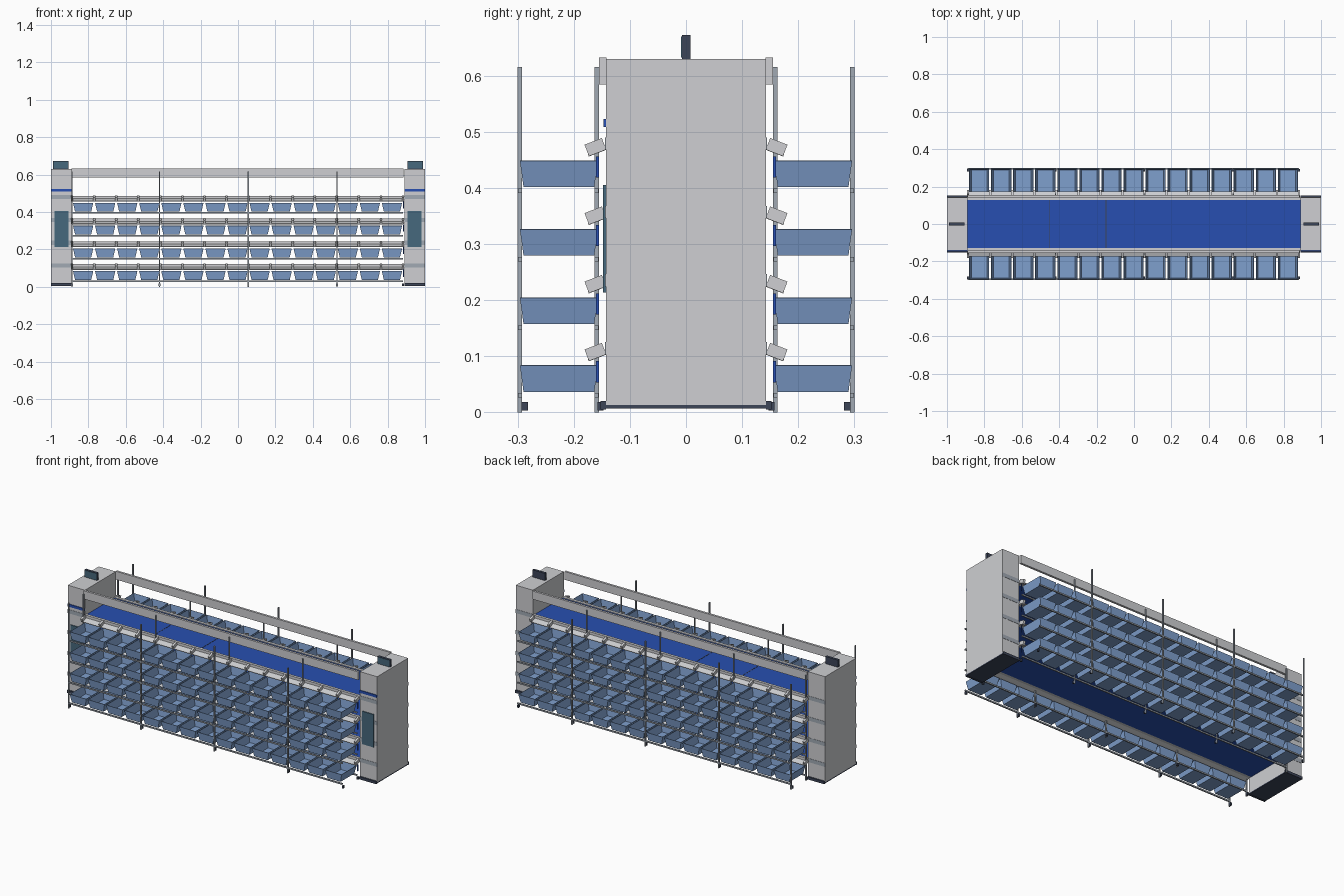
import bpy, bmesh, math
from mathutils import Matrix, Vector

cube = bpy.data.objects.get("Cube")
if cube:
    bpy.data.objects.remove(cube, do_unlink=True)


def material(name, rgb):
    lin = [(c / 255) ** 2.2 for c in rgb] + [1]
    m = bpy.data.materials.new(name)
    m.use_nodes = True
    m.diffuse_color = lin
    m.node_tree.nodes["Principled BSDF"].inputs["Base Color"].default_value = lin
    return m


LIGHT = material("light grey", (205, 206, 209))
STEEL = material("steel grey", (160, 168, 178))
BLUE = material("belt blue", (44, 80, 175))
BIN = material("bin blue", (126, 158, 204))
TEAL = material("screen teal", (72, 104, 124))
DARK = material("dark slate", (62, 70, 88))

ROW_TOPS = [0.083, 0.204, 0.326, 0.448]
BINS = 15
LEFT, RIGHT = -0.887, 0.882
PITCH = (RIGHT - LEFT) / BINS
POSTS = [-0.887, -0.42, 0.055, 0.53]


def add_box(bm, x, y, z, tilt=0):
    """Box from (min, max) ranges, optionally tilted about x at its centre."""
    size = [r[1] - r[0] for r in (x, y, z)]
    mid = Vector([(r[0] + r[1]) / 2 for r in (x, y, z)])
    mat = Matrix.Translation(mid) @ Matrix.Rotation(tilt, 4, 'X') @ Matrix.Diagonal((*size, 1))
    bmesh.ops.create_cube(bm, size=1, matrix=mat)


def finish(bm, name, mat):
    mesh = bpy.data.meshes.new(name)
    bmesh.ops.recalc_face_normals(bm, faces=bm.faces)
    bm.to_mesh(mesh)
    bm.free()
    mesh.materials.append(mat)
    ob = bpy.data.objects.new(name, mesh)
    bpy.context.collection.objects.link(ob)
    return ob


def boxes(name, mat, items):
    bm = bmesh.new()
    for item in items:
        add_box(bm, *item)
    return finish(bm, name, mat)


def span(a, b, side):
    return tuple(sorted((a * side, b * side)))


# End towers with plinth, stripe, screen, sign and level bands
for sx, label in ((-1, "right"), (1, "left")):
    full = span(0.89, 1.0, sx)
    boxes(label + "_tower", LIGHT, [(full, (-0.143, 0.143), (0.013, 0.63))])
    boxes(label + "_plinth", DARK,
          [(full, (-0.147, 0.147), (0.007, 0.0135))]
          + [(full, span(0.143, 0.152, s), (0.005, 0.02)) for s in (-1, 1)])
    boxes(label + "_stripe", BLUE, [(full, (-0.147, -0.142), (0.508, 0.523))])
    boxes(label + "_screen", TEAL, [(span(0.907, 0.98, sx), (-0.148, -0.142), (0.213, 0.405))])
    boxes(label + "_sign", DARK, [(span(0.907, 0.988, sx), (-0.007, 0.008), (0.63, 0.672))])
    boxes(label + "_sign_face", TEAL, [(span(0.909, 0.986, sx), (-0.009, -0.006), (0.632, 0.67))])
    boxes(label + "_bands", STEEL,
          [(full, span(0.142, 0.1445, s), (t + 0.02, t + 0.042))
           for t in ROW_TOPS for s in (-1, 1)])

# Conveyor belts, one per level, with seams and side frames
boxes("belts", BLUE, [((-0.892, 0.892), (-0.127, 0.127), (t + 0.018, t + 0.034)) for t in ROW_TOPS])
boxes("belt_seams", DARK,
      [((x - 0.002, x + 0.002), (-0.127, 0.127), (t + 0.033, t + 0.035))
       for t in ROW_TOPS for x in (-0.45, -0.15)])
boxes("belt_frames", LIGHT,
      [((-0.89, 0.89), span(0.127, 0.143, s), (t + 0.018, t + 0.038))
       for t in ROW_TOPS for s in (-1, 1)])

# Upper guard rails
boxes("guard_rails", LIGHT,
      [((-0.89, 0.885), span(0.142, 0.155, s), (0.584, 0.632)) for s in (-1, 1)])

# Sloping chutes with dividers between the bins
chutes, dividers = [], []
slope = math.radians(21)
for t in ROW_TOPS:
    for s in (-1, 1):
        y, z = span(0.145, 0.178, s), t + 0.0245
        chutes.append(((LEFT, RIGHT), span(0.142, 0.175, s), (z - 0.011, z - 0.007), -slope * s))
        for i in range(BINS + 1):
            x = LEFT + i * PITCH
            dividers.append(((x - 0.006, x + 0.006), y, (z - 0.011, z + 0.011), -slope * s))
boxes("chute_floors", LIGHT, chutes)
boxes("chute_dividers", LIGHT, dividers)

# Rack posts, shelf rails and feet on both sides
boxes("rack_posts", STEEL,
      [((x - 0.003, x + 0.003), span(a, a + 0.008, s), (0.0, 0.615))
       for x in POSTS for a in (0.155, 0.292) for s in (-1, 1)])
boxes("shelf_rails", STEEL,
      [((LEFT, RIGHT), span(a, a + 0.007, s), (t - 0.057, t - 0.049))
       for t in ROW_TOPS for a in (0.156, 0.292) for s in (-1, 1)])
boxes("rack_feet", DARK,
      [((x - 0.005, x + 0.005), span(a, a + 0.011, s), (0.003, 0.018))
       for x in POSTS + [RIGHT] for a in (0.147, 0.282) for s in (-1, 1)])
boxes("end_brackets", BLUE,
      [((RIGHT, RIGHT + 0.005), span(0.155, 0.16, s), (t - 0.03, t + 0.008))
       for t in ROW_TOPS for s in (-1, 1)])

# Open tapered storage bins
bm = bmesh.new()
for t in ROW_TOPS:
    for s in (-1, 1):
        for i in range(BINS):
            mid = Vector((LEFT + (i + 0.5) * PITCH, s * 0.2265, t - 0.0235))
            made = bmesh.ops.create_cube(bm, size=1)["verts"]
            top = [v for v in made if v.co.z > 0]
            lid = next(f for f in top[0].link_faces if all(v in top for v in f.verts))
            for v in made:
                w, d = (0.108, 0.139) if v in top else (0.086, 0.126)
                v.co = mid + Vector((v.co.x * w, v.co.y * d, v.co.z * 0.047))
            bmesh.ops.delete(bm, geom=[lid], context='FACES_ONLY')
bins = finish(bm, "storage_bins", BIN)
shell = bins.modifiers.new("walls", 'SOLIDIFY')
shell.thickness = 0.003
shell.offset = -1
